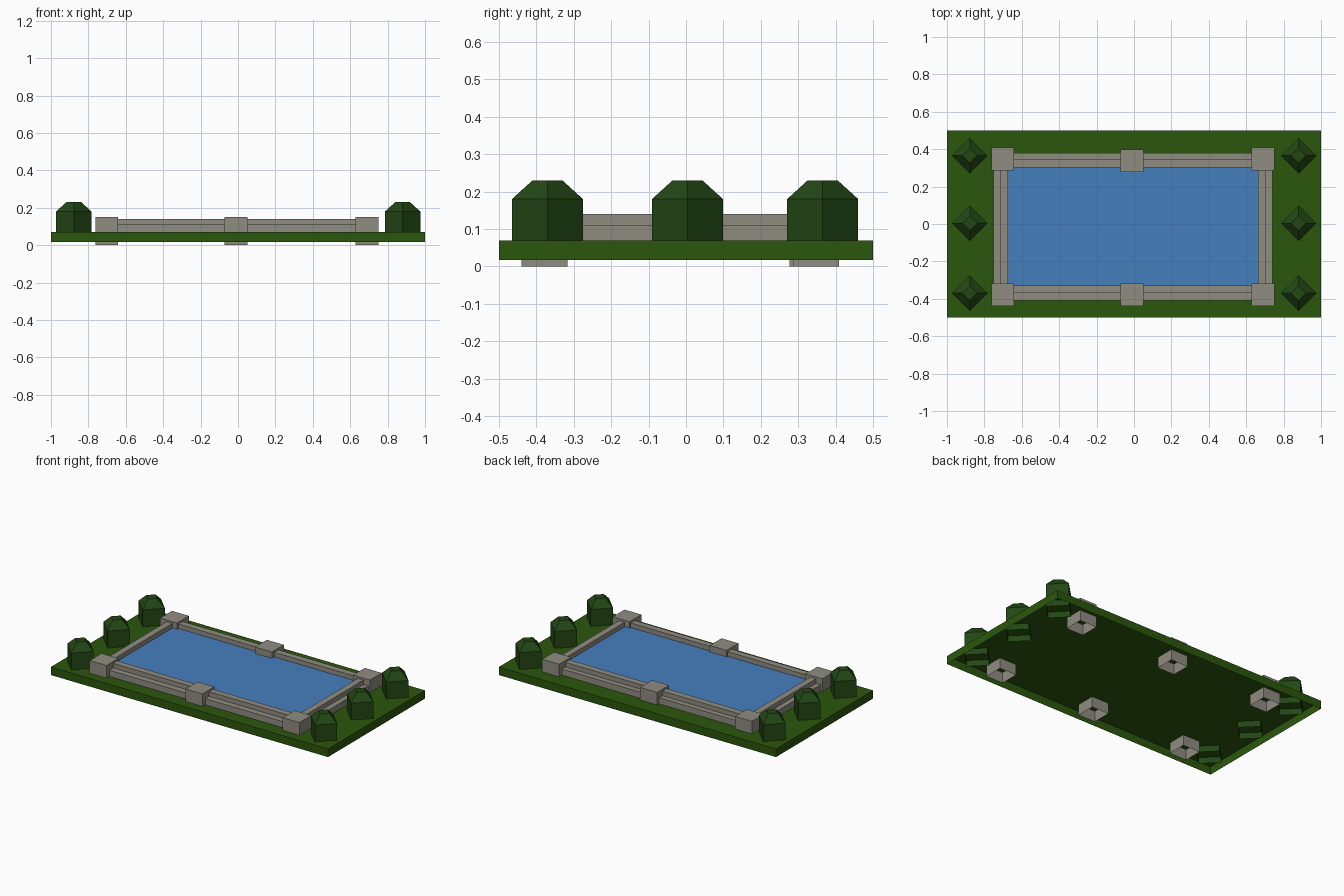
import bpy, bmesh, math

if "Cube" in bpy.data.objects:
    bpy.data.objects.remove(bpy.data.objects["Cube"])


def material(name, rgb):
    m = bpy.data.materials.new(name)
    m.diffuse_color = (*rgb, 1)
    m.use_nodes = True
    m.node_tree.nodes["Principled BSDF"].inputs["Base Color"].default_value = m.diffuse_color
    return m


GRASS = material("grass green", (0.024, 0.095, 0.004))
BUSH = material("dark leaf green", (0.016, 0.062, 0.007))
STONE = material("grey stone", (0.28, 0.262, 0.222))
WATER = material("pool blue", (0.060, 0.212, 0.515))


def stack(name, rings, mat):
    """Open-bottomed shell through four-sided rings, capped on top."""
    bm = bmesh.new()
    loops = [[bm.verts.new(p) for p in ring] for ring in rings]
    for a, b in zip(loops, loops[1:]):
        for i in range(4):
            j = (i + 1) % 4
            bm.faces.new((a[i], a[j], b[j], b[i]))
    bm.faces.new(loops[-1])
    me = bpy.data.meshes.new(name)
    bm.to_mesh(me)
    bm.free()
    me.materials.append(mat)
    ob = bpy.data.objects.new(name, me)
    bpy.context.collection.objects.link(ob)
    return ob


def rect(x0, x1, y0, y1, z):
    return [(x0, y0, z), (x1, y0, z), (x1, y1, z), (x0, y1, z)]


def block(name, x0, x1, y0, y1, z0, z1, mat):
    return stack(name, [rect(x0, x1, y0, y1, z0), rect(x0, x1, y0, y1, z1)], mat)


def diamond(x, y, r, z):
    return [(x + r * math.cos(i * math.pi / 2), y + r * math.sin(i * math.pi / 2), z)
            for i in range(4)]


# Lawn slab, open underneath
block("lawn_base", -1, 1, -0.5, 0.5, 0.017, 0.07, GRASS)

# Water surface
stack("water", [rect(-0.69, 0.68, -0.345, 0.32, 0.11)], WATER)

# Stone rim: low outer step and higher inner step on each side
LOW, HIGH = 0.11, 0.14
block("front_rim_step", -0.70, 0.69, -0.41, -0.37, 0.07, LOW, STONE)
block("front_rim_top", -0.70, 0.69, -0.37, -0.328, 0.07, HIGH, STONE)
block("back_rim_step", -0.70, 0.69, 0.345, 0.38, 0.07, LOW, STONE)
block("back_rim_top", -0.70, 0.69, 0.302, 0.345, 0.07, HIGH, STONE)
block("left_rim_step", -0.75, -0.717, -0.37, 0.345, 0.07, LOW, STONE)
block("left_rim_top", -0.717, -0.675, -0.37, 0.345, 0.07, HIGH, STONE)
block("right_rim_step", 0.705, 0.74, -0.37, 0.345, 0.07, LOW, STONE)
block("right_rim_top", 0.664, 0.705, -0.37, 0.345, 0.07, HIGH, STONE)

# Square posts that reach down to the ground
H = 0.061
for x in (-0.702, -0.01, 0.69):
    back_y = 0.338 if x == -0.01 else 0.348
    for side, y in (("front", -0.378), ("back", back_y)):
        block(side + "_post", x - H, x + H, y - H, y + H, 0, 0.152, STONE)

# Clipped bushes, square in plan and turned by 45 degrees
for x in (-0.878, 0.88):
    for y in (-0.37, 0.004, 0.365):
        stack("bush", [diamond(x, y, 0.095, 0.03), diamond(x, y, 0.095, 0.18),
                       diamond(x, y, 0.04, 0.23)], BUSH)
